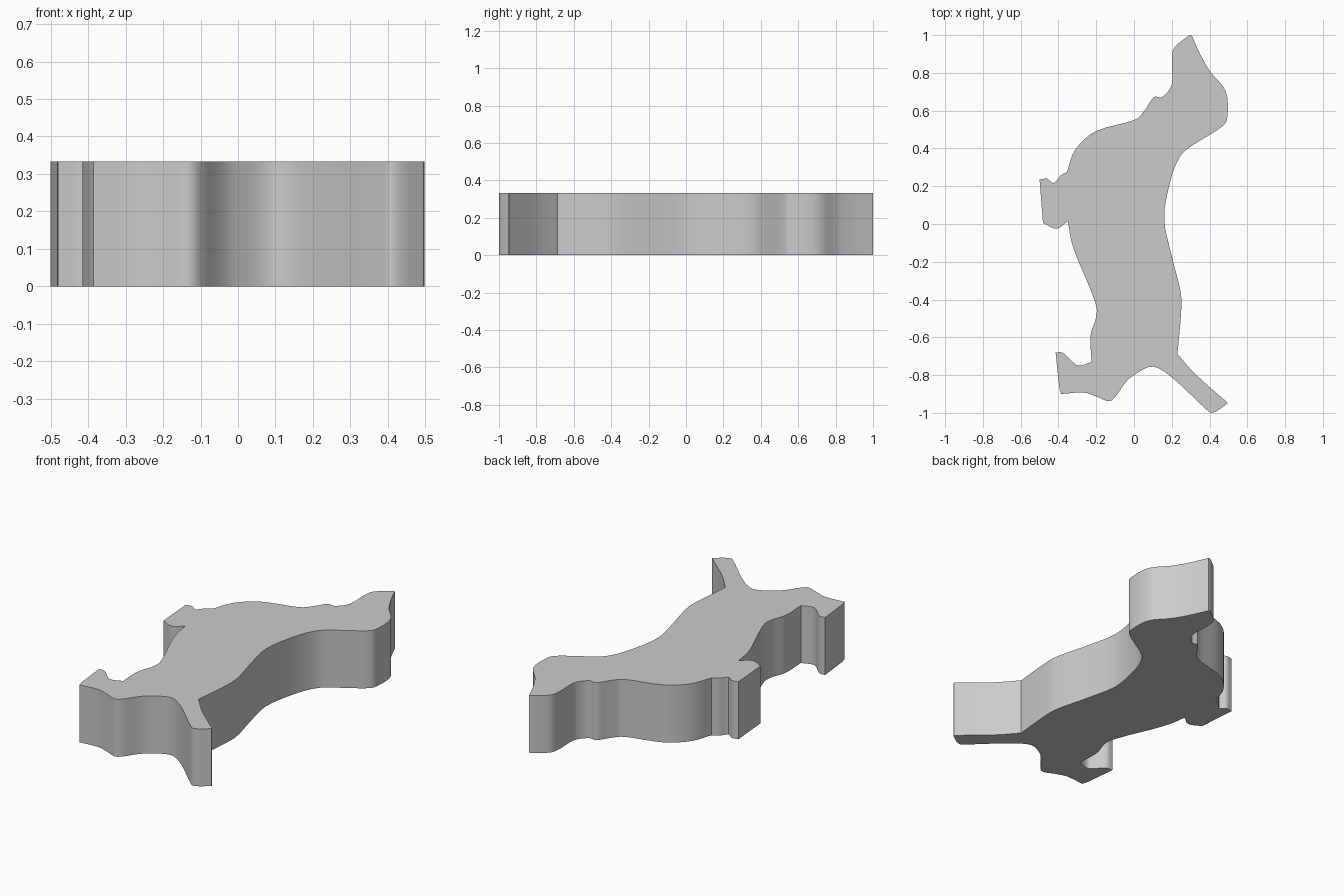
import bpy, bmesh
from mathutils import Vector

if "Cube" in bpy.data.objects:
    bpy.data.objects.remove(bpy.data.objects["Cube"])

HEIGHT = 0.333
STEPS = 4

# Outline runs, clockwise; each run is a smooth curve and runs meet at sharp corners
back = [(.305, 1), (.35, .9), (.405, .805), (.485, .705), (.495, .58), (.465, .515),
        (.3, .41), (.24, .35), (.193, .23), (.16, .03), (.2, -.17), (.245, -.35),
        (.25, -.46), (.23, -.688)]
tail = [(.23, -.688), (.33, -.8), (.495, -.945)]
rump = [(.495, -.95), (.42, -.998), (.37, -.97), (.21, -.82), (.1, -.755), (0, -.8),
        (-.05, -.845), (-.12, -.935), (-.2, -.913), (-.27, -.892), (-.385, -.9)]
hind_foot = [(-.395, -.87), (-.415, -.68)]
hind_leg = [(-.415, -.68), (-.375, -.683), (-.32, -.735), (-.285, -.75), (-.225, -.73)]
belly = [(-.225, -.73), (-.23, -.59), (-.2, -.49), (-.21, -.4), (-.32, -.13), (-.35, .015)]
fore_leg = [(-.35, .015), (-.41, -.025), (-.48, .005)]
fore_foot = [(-.483, .02), (-.5, .235)]
paw = [(-.5, .235), (-.46, .24), (-.425, .217), (-.39, .255), (-.355, .275)]
chest = [(-.355, .275), (-.31, .395), (-.2, .492), (0, .55), (.055, .6), (.105, .672),
         (.15, .672), (.2, .74), (.2, .87), (.215, .935), (.29, .998)]


def smooth_run(pts):
    """Catmull-Rom curve through the points of one run."""
    p = [Vector(q) for q in pts]
    if len(p) == 2:
        return p
    p = [2 * p[0] - p[1]] + p + [2 * p[-1] - p[-2]]
    out = []
    for a, b, c, d in zip(p, p[1:], p[2:], p[3:]):
        for i in range(STEPS):
            t = i / STEPS
            out.append(0.5 * (2 * b + (c - a) * t + (2 * a - 5 * b + 4 * c - d) * t * t
                              + (3 * b - a - 3 * c + d) * t ** 3))
    return out + [p[-2]]


outline = []
for run in (back, tail, rump, hind_foot, hind_leg, belly, fore_leg, fore_foot, paw, chest):
    for q in smooth_run(run):
        if not outline or (q - outline[-1]).length > 0.002:
            outline.append(q)

# Extruded dog-shaped slab
bm = bmesh.new()
base = bm.faces.new([bm.verts.new((q.x, q.y, 0)) for q in outline])
top = bmesh.ops.extrude_face_region(bm, geom=[base], use_keep_orig=True)
bmesh.ops.translate(bm, vec=(0, 0, HEIGHT),
                    verts=[v for v in top["geom"] if isinstance(v, bmesh.types.BMVert)])
bmesh.ops.recalc_face_normals(bm, faces=bm.faces)
mesh = bpy.data.meshes.new("dog_silhouette")
bm.to_mesh(mesh)
bm.free()

grey = bpy.data.materials.new("grey")
grey.diffuse_color = (0.6, 0.6, 0.6, 1)
grey.use_nodes = True
grey.node_tree.nodes["Principled BSDF"].inputs["Base Color"].default_value = grey.diffuse_color
mesh.materials.append(grey)
dog = bpy.data.objects.new("dog_silhouette", mesh)
bpy.context.collection.objects.link(dog)
bpy.context.view_layer.objects.active = dog
dog.select_set(True)
bpy.ops.object.shade_smooth_by_angle(angle=0.6)
